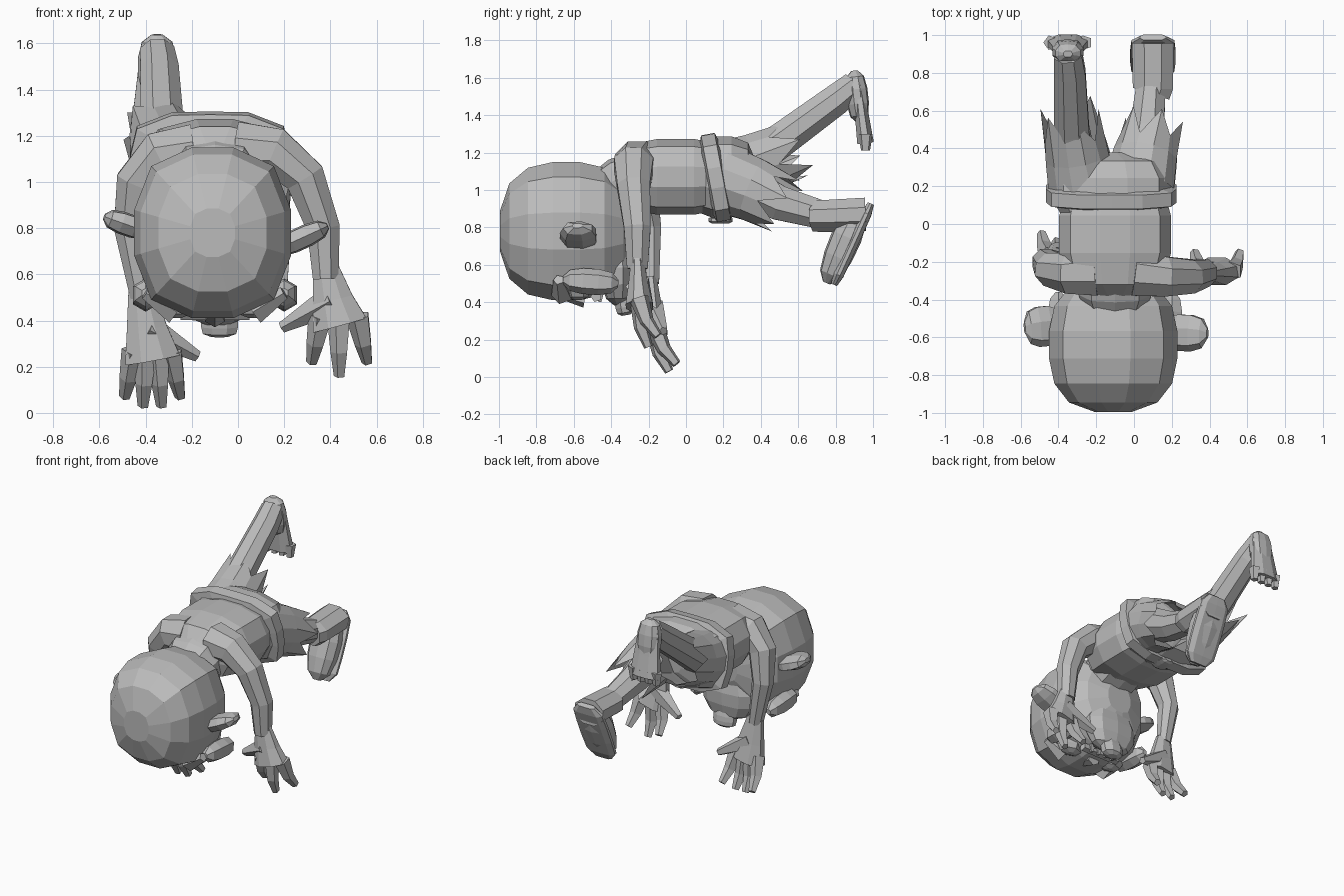
import bpy, bmesh, math, random
from mathutils import Vector

random.seed(4)
if "Cube" in bpy.data.objects:
    bpy.data.objects.remove(bpy.data.objects["Cube"])

GREY = (0.5, 0.5, 0.5, 1)
grey = bpy.data.materials.new("plain_grey")
grey.use_nodes = True
grey.diffuse_color = GREY
grey.node_tree.nodes["Principled BSDF"].inputs["Base Color"].default_value = GREY

X, Y, Z = Vector((1, 0, 0)), Vector((0, 1, 0)), Vector((0, 0, 1))


def skin(name, rings, sides, power=2, tatter=0):
    """Join rings of (centre, wide vector, deep vector, direction) with flat faces."""
    bm = bmesh.new()
    loops = []
    for centre, wide, deep, direction in rings:
        loop = []
        for k in range(sides):
            angle = math.tau * (k + 0.5) / sides
            c, s = math.cos(angle), math.sin(angle)
            bulge = (abs(c) ** power + abs(s) ** power) ** (-1 / power)
            loop.append(bm.verts.new(centre + (wide * c + deep * s) * bulge))
        loops.append(loop)
    for k, vert in enumerate(loops[-1]):
        pull = (1 if k % 2 else -1) + random.uniform(-0.5, 0.5)
        vert.co += rings[-1][3] * tatter * pull
    for lower, upper in zip(loops, loops[1:]):
        for k in range(sides):
            n = (k + 1) % sides
            bm.faces.new((lower[k], lower[n], upper[n], upper[k]))
    if not tatter:
        bm.faces.new(loops[0][::-1])
        bm.faces.new(loops[-1])
    bmesh.ops.recalc_face_normals(bm, faces=bm.faces)
    mesh = bpy.data.meshes.new(name)
    bm.to_mesh(mesh)
    bm.free()
    mesh.materials.append(grey)
    bpy.context.collection.objects.link(bpy.data.objects.new(name, mesh))


def frame(direction, across):
    wide = (across - direction * across.dot(direction)).normalized()
    return wide, direction.cross(wide)


def blob(name, start, end, wide, deep, power=2.7, sides=10, steps=6, across=X, taper=1):
    """Rounded block running from start to end; taper scales its far end."""
    start, end = Vector(start), Vector(end)
    direction = (end - start).normalized()
    u, v = frame(direction, across)
    rings = []
    for i in range(steps):
        along = math.sin(math.pi / 2 * (2 * i / (steps - 1) - 1) * 0.9)
        size = (1 - abs(along) ** power) ** (1 / power)
        half = (along + 1) / 2
        size *= 1 + (taper - 1) * half
        rings.append((start.lerp(end, half), u * wide * size, v * deep * size, direction))
    skin(name, rings, sides, power)


def limb(name, joints, thick, thin, flat=1, sides=8, across=X, tatter=0):
    """Tube through the joints, going evenly from thick to thin."""
    joints = [Vector(j) for j in joints]
    last = len(joints) - 1
    rings = []
    for i, joint in enumerate(joints):
        direction = (joints[min(i + 1, last)] - joints[max(i - 1, 0)]).normalized()
        u, v = frame(direction, across)
        radius = thick + (thin - thick) * i / last
        rings.append((joint, u * radius, v * radius * flat, direction))
    skin(name, rings, sides, tatter=tatter)


def hand(side, sign, wrist, knuckles, fingers, curl):
    """Palm, a fan of stubby fingers and a thumb on the inner side."""
    wrist, knuckles = Vector(wrist), Vector(knuckles)
    limb(side + "_palm", (wrist + Z * 0.03, wrist.lerp(knuckles, 0.5), knuckles),
         0.06, 0.13, flat=0.6)
    for i in range(fingers):
        fan = 2 * i / (fingers - 1) - 1
        root = knuckles + X * fan * 0.08 + Z * 0.04
        reach = Vector((fan * 0.04, curl * (1 + abs(fan)), abs(fan) * 0.06 - 0.26))
        bend = root + reach * 0.6 - Y * 0.02
        limb(side + "_finger", (root, bend, root + reach), 0.055, 0.025, sides=5)
    base = wrist.lerp(knuckles, 0.5)
    tip = base + Vector((-sign * 0.22, 0.06, -0.12))
    limb(side + "_thumb", (base, base.lerp(tip, 0.5), tip), 0.07, 0.025, sides=5, across=Y)


# Head: crown towards the front, face turned down
blob("head", (-.11, -1, .78), (-.11, -.28, .78), wide=.345, deep=.375, sides=12, steps=8)
blob("neck", (-.1, -.5, .95), (-.1, -.1, 1.1), wide=.2, deep=.17)
blob("left_ear", (.15, -.57, .7), (.39, -.58, .81), wide=.1, deep=.05, across=Y, sides=7)
blob("right_ear", (-.38, -.53, .78), (-.58, -.55, .85), wide=.11, deep=.05, across=Y, sides=7)

# Face: brows, eyes, cheeks, nose, lip, teeth and jaw
for side, sign in (("left", 1), ("right", -1)):
    middle = -.1 + sign * .17
    outer = middle + sign * .13
    limb(side + "_brow", ((middle, -.66, .44), (outer, -.68, .52)), .06, .03, sides=5, across=Y)
    blob(side + "_cheek", (outer, -.66, .52), (outer, -.36, .5), wide=.06, deep=.07, sides=6)
    blob(side + "_eye", (middle, -.58, .55), (middle, -.58, .41), wide=.09, deep=.07, sides=6)
limb("nose", ((-.1, -.65, .44), (-.1, -.54, .42)), .03, .05, sides=6)
limb("upper_lip", ((-.25, -.48, .43), (.05, -.48, .43)), .03, .03, sides=5, across=Y)
for i in range(4):
    tooth = Vector((i * .06 - .19, -.46, .45))
    limb("tooth", (tooth, tooth - Z * .05), .03, .01, sides=4)
blob("jaw", (-.09, -.37, .7), (-.09, -.36, .38), wide=.22, deep=.1, taper=.8)
blob("chin", (-.08, -.34, .45), (-.08, -.32, .33), wide=.08, deep=.05, power=4, sides=8)

# Torso, shoulders, belt and seat of the shorts
blob("torso", (-.1, -.41, 1.07), (-.1, .3, 1.07), wide=.3, deep=.205, power=3, sides=12)
blob("belt", (-.12, .08, 1.05), (-.12, .24, 1.08), wide=.35, deep=.24, power=4, sides=14, steps=4)
blob("belt_loop", (-.1, .12, .84), (-.1, .25, .84), wide=.06, deep=.02, power=4, sides=8)
blob("shorts_seat", (-.12, 0, 1.07), (-.12, .38, 1.07), wide=.32, deep=.22, power=3, sides=12)

# Tattered shorts legs
limb("right_shorts_leg", ((-.27, .2, 1.08), (-.3, .36, 1.13), (-.33, .54, 1.2)),
     .19, .16, sides=12, tatter=.06)
limb("left_shorts_leg", ((.03, .2, 1.06), (.06, .36, 1), (.09, .48, .94)),
     .19, .16, sides=12, tatter=.06)

# Raised bare right leg, foot and toes
limb("right_leg", ((-.3, .3, 1.12), (-.33, .5, 1.26), (-.34, .8, 1.48), (-.35, .9, 1.56)), .11, .08)
blob("right_heel", (-.35, .9, 1.64), (-.35, .93, 1.36), wide=.085, deep=.06)
limb("right_foot", ((-.35, .92, 1.56), (-.35, .94, 1.4), (-.35, .96, 1.25)), .08, .12, flat=.4)
for i in range(4):
    toe = Vector((i * .06 - .44, .96, 1.3))
    limb("toe", (toe, toe - Z * .09), .04, .025, sides=5)

# Left leg in a boot
limb("left_leg", ((.05, .3, 1.03), (.07, .5, .93), (.09, .75, .86)), .12, .08)
limb("boot_cuff", ((.09, .69, .86), (.1, .72, .86), (.1, .96, .87)), .11, .12, flat=.8)
blob("boot_foot", (.1, .92, .89), (.1, .75, .5), wide=.12, deep=.09, taper=.8)
blob("boot_sole", (.1, .99, .93), (.1, .79, .49), wide=.12, deep=.03, power=5)

# Arms and hands
limb("left_arm", ((0, -.26, 1.14), (.16, -.28, 1.13), (.29, -.28, 1.02), (.37, -.26, .8), (.38, -.26, .58)),
     .13, .06, across=Y)
hand("left", 1, (.38, -.26, .6), (.44, -.25, .38), fingers=3, curl=.05)
limb("right_arm", ((-.2, -.25, 1.12), (-.34, -.26, 1.11), (-.44, -.24, 1), (-.47, -.2, .8), (-.42, -.19, .5)),
     .14, .05, across=Y)
hand("right", -1, (-.42, -.19, .5), (-.37, -.17, .23), fingers=4, curl=.06)
